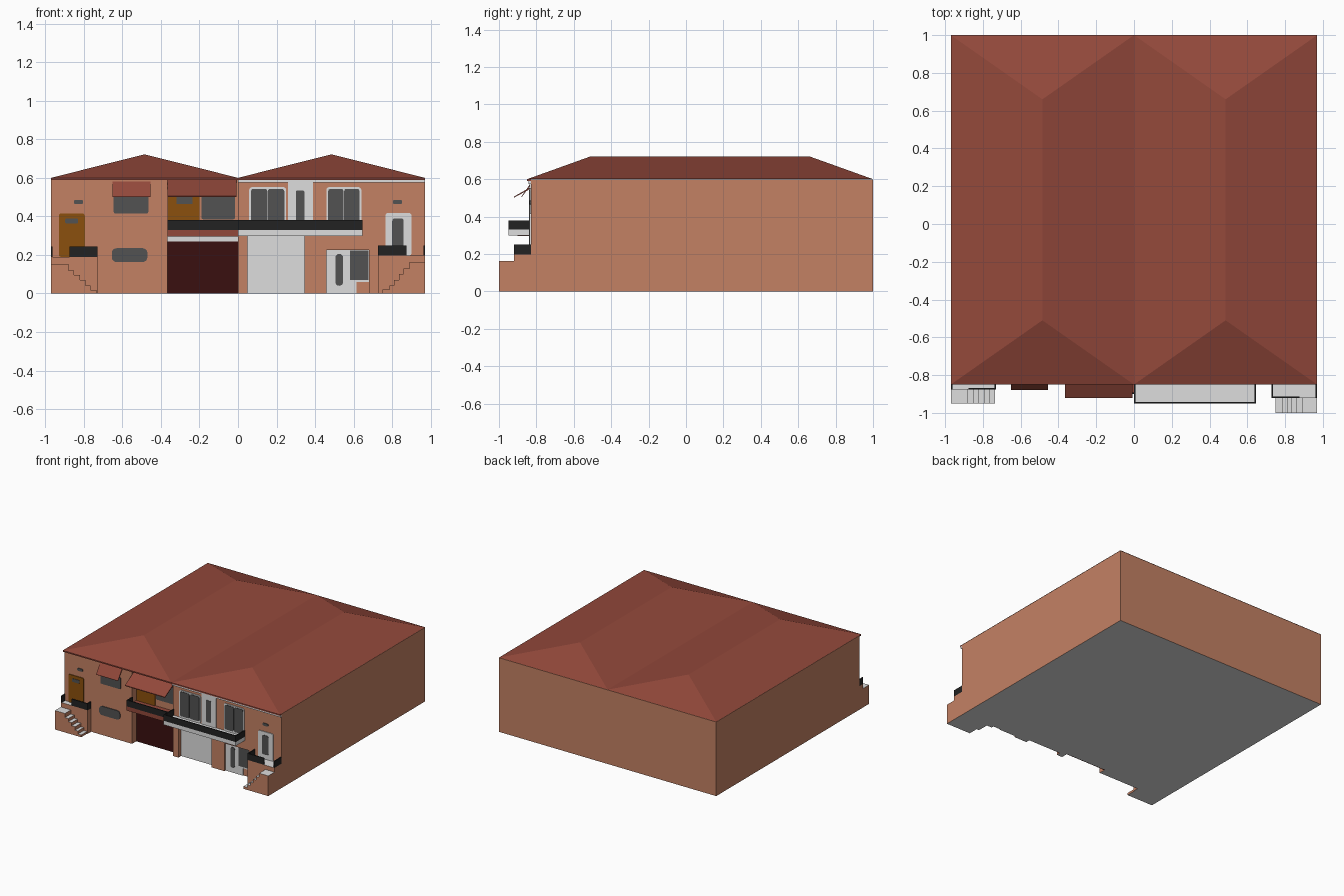
import bpy, bmesh, math

if "Cube" in bpy.data.objects:
    bpy.data.objects.remove(bpy.data.objects["Cube"])


def mat(name, r, g, b):
    m = bpy.data.materials.new(name)
    m.diffuse_color = (r, g, b, 1)
    m.use_nodes = True
    m.node_tree.nodes["Principled BSDF"].inputs["Base Color"].default_value = m.diffuse_color
    return m


TERRA = mat("terracotta_wall", 0.55, 0.22, 0.127)
ROOF = mat("red_roof_tile", 0.29, 0.065, 0.043)
WHITE = mat("pale_grey", 0.73, 0.73, 0.73)
GLASS = mat("dark_glass", 0.085, 0.085, 0.085)
BLACK = mat("black_iron", 0.016, 0.016, 0.016)
WOOD = mat("orange_wood", 0.26, 0.08, 0.004)
GARAGE = mat("dark_red_door", 0.042, 0.005, 0.005)


def finish(name, bm, *mats):
    bmesh.ops.recalc_face_normals(bm, faces=bm.faces)
    me = bpy.data.meshes.new(name)
    bm.to_mesh(me)
    bm.free()
    ob = bpy.data.objects.new(name, me)
    bpy.context.collection.objects.link(ob)
    for m in mats:
        me.materials.append(m)
    return ob


def box(name, x0, x1, y0, y1, z0, z1, m):
    bm = bmesh.new()
    bmesh.ops.create_cube(bm, size=1)
    for v in bm.verts:
        v.co = (x1 if v.co.x > 0 else x0, y1 if v.co.y > 0 else y0, z1 if v.co.z > 0 else z0)
    return finish(name, bm, m)


def extrude(name, pts, axis, length, *mats):
    """Close a polygon and extrude it along an axis vector."""
    bm = bmesh.new()
    f = bm.faces.new([bm.verts.new(p) for p in pts])
    ext = bmesh.ops.extrude_face_region(bm, geom=[f])["geom"]
    vec = [a * length for a in axis]
    bmesh.ops.translate(bm, vec=vec, verts=[g for g in ext if isinstance(g, bmesh.types.BMVert)])
    return finish(name, bm, *mats)


def plate(name, x0, x1, z0, z1, y, m, r=0.0, thick=0.006):
    """Thin panel standing on the wall plane y, with optional rounded corners."""
    if r == 0:
        return box(name, x0, x1, y - thick, y, z0, z1, m)
    pts = []
    for i, (cx, cz) in enumerate([(x1 - r, z1 - r), (x0 + r, z1 - r), (x0 + r, z0 + r), (x1 - r, z0 + r)]):
        for k in range(5):
            a = math.pi / 2 * (i + k / 4)
            pts.append((cx + r * math.cos(a), y, cz + r * math.sin(a)))
    return extrude(name, pts, (0, -1, 0), thick, m)


W = 0.97      # half width of the house
F = -0.83     # front wall plane
BAY = -0.77   # back of the recessed left bay
GAR = -0.79   # back of the right garage recess
ENT = -0.81   # back of the right entrance recess


# main walls with recesses cut in the front
def cut(target, x0, x1, depth, z0, z1):
    c = box("recess_cutter", x0, x1, -1.2, depth, z0, z1, TERRA)
    mod = target.modifiers.new("recess", 'BOOLEAN')
    mod.operation = 'DIFFERENCE'
    mod.solver = 'EXACT'
    mod.object = c
    bpy.context.view_layer.objects.active = target
    bpy.ops.object.modifier_apply(modifier=mod.name)
    bpy.data.objects.remove(c)


walls = box("house_walls", -W, W, F, 1.0, 0, 0.598, TERRA)
cut(walls, -0.365, 0.0, BAY, -0.1, 0.592)
cut(walls, 0.05, 0.345, GAR, -0.1, 0.297)
cut(walls, 0.46, 0.68, ENT, -0.1, 0.225)
while len(walls.data.materials) < 2:
    walls.data.materials.append(WHITE)
walls.data.materials[1] = WHITE
for p in walls.data.polygons:
    p.material_index = 1 if p.normal.z < -0.9 and p.center.z < 0.01 else 0

# twin hipped roof
for side, label in ((-1, "left"), (1, "right")):
    bm = bmesh.new()
    a, b, c, d = [bm.verts.new((x * side, y, 0.6)) for x, y in ((0, -0.85), (W, -0.85), (W, 1), (0, 1))]
    e, f = [bm.verts.new((W / 2 * side, y, 0.722)) for y in (-0.51, 0.66)]
    for face in ((a, b, e), (b, c, f, e), (c, d, f), (d, a, e, f), (d, c, b, a)):
        bm.faces.new(face)
    finish(label + "_hip_roof", bm, ROOF)
box("front_eave", -W, W, -0.85, F, 0.59, 0.6, ROOF)
box("right_cornice", 0, W, -0.842, F, 0.575, 0.59, WHITE)


# outside stairs: landing, stepped flight, rails
def stairs(label, s, inner, land_y, front_y, land_z, steps):
    treads = []
    pts = [(s * W, front_y, 0), (s * W, front_y, steps[0][1])]
    for i, (x, z) in enumerate(steps):
        nz = steps[i + 1][1] if i + 1 < len(steps) else 0
        pts += [(s * x, front_y, z), (s * x, front_y, nz)]
    flight = extrude(label + "_stair_flight", pts, (0, 1, 0), land_y - front_y, TERRA, WHITE)
    x0, x1 = sorted((s * W, s * inner))
    landing = box(label + "_stair_landing", x0, x1, land_y, F, 0, land_z, TERRA)
    landing.data.materials.append(WHITE)
    for ob in (flight, landing):
        for p in ob.data.polygons:
            p.material_index = 1 if abs(p.normal.z) > 0.9 else 0
    r0, r1 = sorted((s * inner, s * 0.875))
    box(label + "_landing_rail_front", r0, r1, land_y, land_y + 0.008, land_z, land_z + 0.053, BLACK)
    for x in (W - 0.008, inner):
        q0, q1 = sorted((s * x, s * (x + 0.008)))
        box(label + "_landing_rail_side", q0, q1, land_y, F, land_z, land_z + 0.053, BLACK)


stairs("left", -1, 0.73, -0.875, -0.95, 0.19,
       [(0.88, 0.153), (0.85, 0.12), (0.82, 0.095), (0.79, 0.07), (0.765, 0.042), (0.735, 0.018)])
stairs("right", 1, 0.727, -0.92, -1.0, 0.197,
       [(0.89, 0.163), (0.86, 0.13), (0.835, 0.1), (0.81, 0.07), (0.785, 0.042), (0.75, 0.02)])

# balconies
box("right_balcony_slab", 0, 0.645, -0.95, F, 0.298, 0.33, WHITE)
box("right_balcony_rail_front", 0, 0.645, -0.95, -0.942, 0.33, 0.38, BLACK)
for x in (0, 0.637):
    box("right_balcony_rail_side", x, x + 0.008, -0.95, F, 0.33, 0.38, BLACK)
box("left_balcony_slab", -0.365, 0, -0.9, BAY, 0.296, 0.33, ROOF)
box("left_balcony_rail_front", -0.365, 0, -0.9, -0.892, 0.33, 0.38, BLACK)
box("left_balcony_rail_side", -0.365, -0.357, -0.9, F, 0.33, 0.38, BLACK)

# sloping awnings
for label, x0, x1, yb, yf in (("window", -0.65, -0.455, F, -0.88), ("balcony", -0.365, -0.008, BAY, -0.92)):
    zt = 0.592 if label == "balcony" else 0.58
    pts = [(x0, yb, zt), (x0, yf, 0.507), (x0, yf, 0.501), (x0, yb, zt - 0.01)]
    extrude(label + "_awning", pts, (1, 0, 0), x1 - x0, ROOF)

# garage doors
plate("left_garage_door", -0.365, 0, 0, 0.27, BAY, GARAGE)
plate("left_garage_lintel", -0.365, 0, 0.27, 0.296, BAY, WHITE, thick=0.009)
plate("right_garage_door", 0.05, 0.345, 0, 0.27, GAR, WHITE)
plate("right_garage_lintel", 0.05, 0.345, 0.27, 0.297, GAR, WHITE, thick=0.009)

# left house doors and windows
plate("left_front_door", -0.93, -0.795, 0.19, 0.415, F, WOOD, 0.012)
plate("left_door_glass", -0.897, -0.83, 0.363, 0.39, F, GLASS, 0.008, 0.009)
plate("left_upper_window", -0.645, -0.465, 0.415, 0.51, F, GLASS, 0.01)
plate("left_lower_window", -0.655, -0.47, 0.163, 0.235, F, GLASS, 0.025)
plate("left_balcony_door", -0.363, -0.2, 0.33, 0.52, BAY, WOOD)
plate("left_balcony_door_glass", -0.32, -0.235, 0.465, 0.515, BAY, GLASS, 0, 0.009)
plate("left_balcony_window", -0.19, -0.015, 0.385, 0.52, BAY, GLASS, 0.01)

# right house entrance
plate("right_entrance_door", 0.46, 0.615, 0, 0.225, ENT, WHITE)
plate("right_entrance_door_glass", 0.505, 0.545, 0.04, 0.205, ENT, GLASS, 0.019, 0.009)
plate("right_entrance_window_frame", 0.57, 0.68, 0.06, 0.225, ENT, WHITE, 0, 0.007)
plate("right_entrance_window", 0.58, 0.677, 0.07, 0.224, ENT, GLASS, 0, 0.009)

# right house upper openings
for label, x0, x1 in (("inner", 0.058, 0.25), ("outer", 0.458, 0.64)):
    plate(label + "_window_frame", x0, x1, 0.33, 0.552, F, WHITE, 0.015, 0.005)
    mid = (x0 + x1) / 2
    for g0, g1 in ((x0 + 0.01, mid - 0.002), (mid + 0.002, x1 - 0.01)):
        plate(label + "_window_glass", g0, g1, 0.345, 0.543, F, GLASS, 0.012, 0.009)
plate("right_balcony_door", 0.26, 0.39, 0.33, 0.575, F, WHITE)
plate("right_balcony_door_glass", 0.3, 0.345, 0.36, 0.535, F, GLASS, 0.01, 0.009)
plate("right_side_door", 0.765, 0.9, 0.197, 0.417, F, WHITE, 0.012)
plate("right_side_door_glass", 0.8, 0.86, 0.235, 0.39, F, GLASS, 0.015, 0.009)

# wall vents above the side doors
for s in (-1, 1):
    plate("wall_vent", s * 0.828 - 0.024, s * 0.828 + 0.024, 0.464, 0.485, F, GLASS, 0.008)
